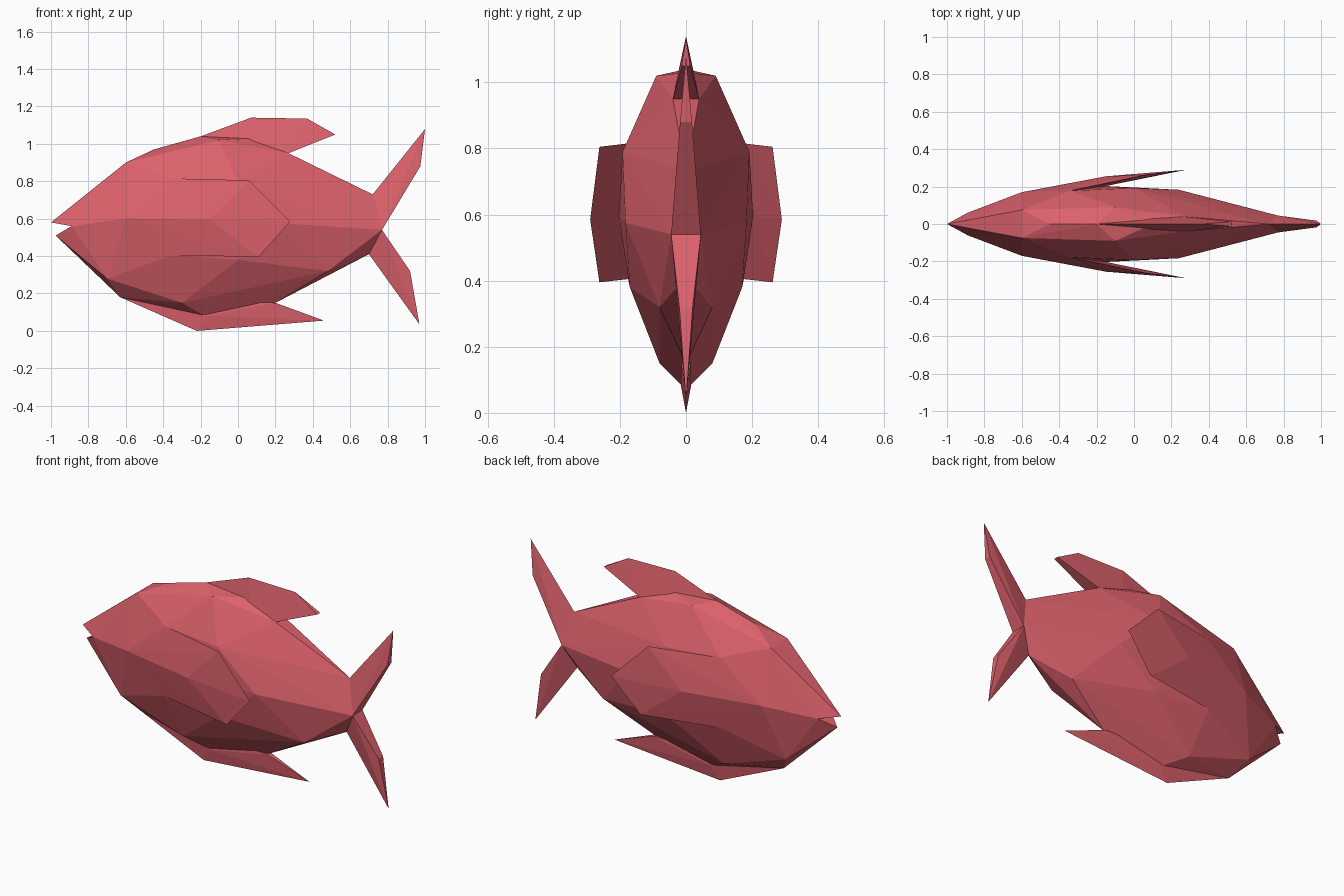
import bpy, bmesh

if "Cube" in bpy.data.objects:
    bpy.data.objects.remove(bpy.data.objects["Cube"])

mat = bpy.data.materials.new("fish_red")
mat.diffuse_color = (0.72, 0.12, 0.15, 1)
mat.use_nodes = True
mat.node_tree.nodes["Principled BSDF"].inputs["Base Color"].default_value = mat.diffuse_color


def hull(bm, pts, seam=()):
    """Faceted hull of the points mirrored in y; faces lying wholly on the seam stay open."""
    coords = {(x, s * y, z) for x, y, z in list(pts) + list(seam) for s in (1, -1)}
    seam_xz = {(x, z) for x, y, z in seam}
    tmp = bmesh.new()
    for c in sorted(coords):
        tmp.verts.new(c)
    bmesh.ops.convex_hull(tmp, input=tmp.verts[:])
    on_seam = {v for v in tmp.verts
               if any(abs(v.co.x - x) + abs(v.co.z - z) < 1e-4 for x, z in seam_xz)}
    inner = [f for f in tmp.faces if all(v in on_seam for v in f.verts)]
    if inner:
        bmesh.ops.delete(tmp, geom=inner, context='FACES')
    for f in tmp.faces:
        vs = [bm.verts.new(v.co) for v in f.verts]
        bm.faces.new(vs)
    tmp.free()


def finish(name, bm):
    bmesh.ops.remove_doubles(bm, verts=bm.verts[:], dist=1e-4)
    bmesh.ops.recalc_face_normals(bm, faces=bm.faces[:])
    me = bpy.data.meshes.new(name)
    bm.to_mesh(me)
    bm.free()
    me.materials.append(mat)
    ob = bpy.data.objects.new(name, me)
    bpy.context.collection.objects.link(ob)
    return ob


def solid(name, pts):
    bm = bmesh.new()
    hull(bm, pts)
    return finish(name, bm)


# Body: upper and lower shells meeting at the flank line, open at the mouth
flank = [(-0.89, 0.06, 0.56), (-0.6, 0.17, 0.6), (-0.15, 0.203, 0.595),
         (0.24, 0.183, 0.575), (0.77, 0.045, 0.54)]
upper = [(-1, 0, 0.58), (-0.6, 0.075, 0.9), (-0.45, 0, 0.97), (-0.1, 0.09, 1.02),
         (-0.2, 0, 1.04), (0.1, 0, 1.03), (0.27, 0.04, 0.95), (0.72, 0, 0.73),
         (-0.34, 0.178, 0.815), (0.0, 0.192, 0.79)]
lower = [(-0.975, 0, 0.51), (-0.7, 0.08, 0.28), (-0.63, 0, 0.18), (-0.3, 0.08, 0.15),
         (-0.16, 0, 0.07), (0.2, 0, 0.15), (0.48, 0.08, 0.32), (0.7, 0, 0.41),
         (-0.35, 0.175, 0.405), (0.0, 0.17, 0.38)]
body = bmesh.new()
hull(body, upper, flank)
hull(body, lower, flank)
finish("body", body)

# Fins on the centre line
solid("dorsal_fin", [(-0.2, 0, 1.04), (0.07, 0, 1.14), (0.37, 0, 1.135),
                     (0.52, 0.013, 1.05), (0.27, 0.04, 0.95), (0.1, 0.03, 1.0)])
solid("belly_fin", [(-0.63, 0, 0.18), (-0.22, 0, 0.0), (0.46, 0, 0.055),
                    (0.2, 0.015, 0.15), (-0.16, 0.015, 0.08)])
solid("tail_upper_lobe", [(0.72, 0, 0.73), (1.0, 0, 1.08), (0.975, 0.018, 0.88),
                          (0.77, 0.045, 0.54)])
solid("tail_lower_lobe", [(0.70, 0, 0.41), (0.97, 0, 0.035), (0.92, 0.02, 0.32),
                          (0.77, 0.045, 0.54)])

# Side fins: wedges flaring backwards from the flanks
fin = [(-0.6, 0.17, 0.6), (-0.34, 0.178, 0.815), (0.06, 0.262, 0.805),
       (0.28, 0.29, 0.585), (0.11, 0.262, 0.395), (-0.35, 0.175, 0.405),
       (-0.15, 0.255, 0.595), (-0.15, 0.203, 0.595)]
for side, s in (("left", 1), ("right", -1)):
    bm = bmesh.new()
    for x, y, z in fin:
        bm.verts.new((x, s * y, z))
    bmesh.ops.convex_hull(bm, input=bm.verts[:])
    finish(side + "_side_fin", bm)
